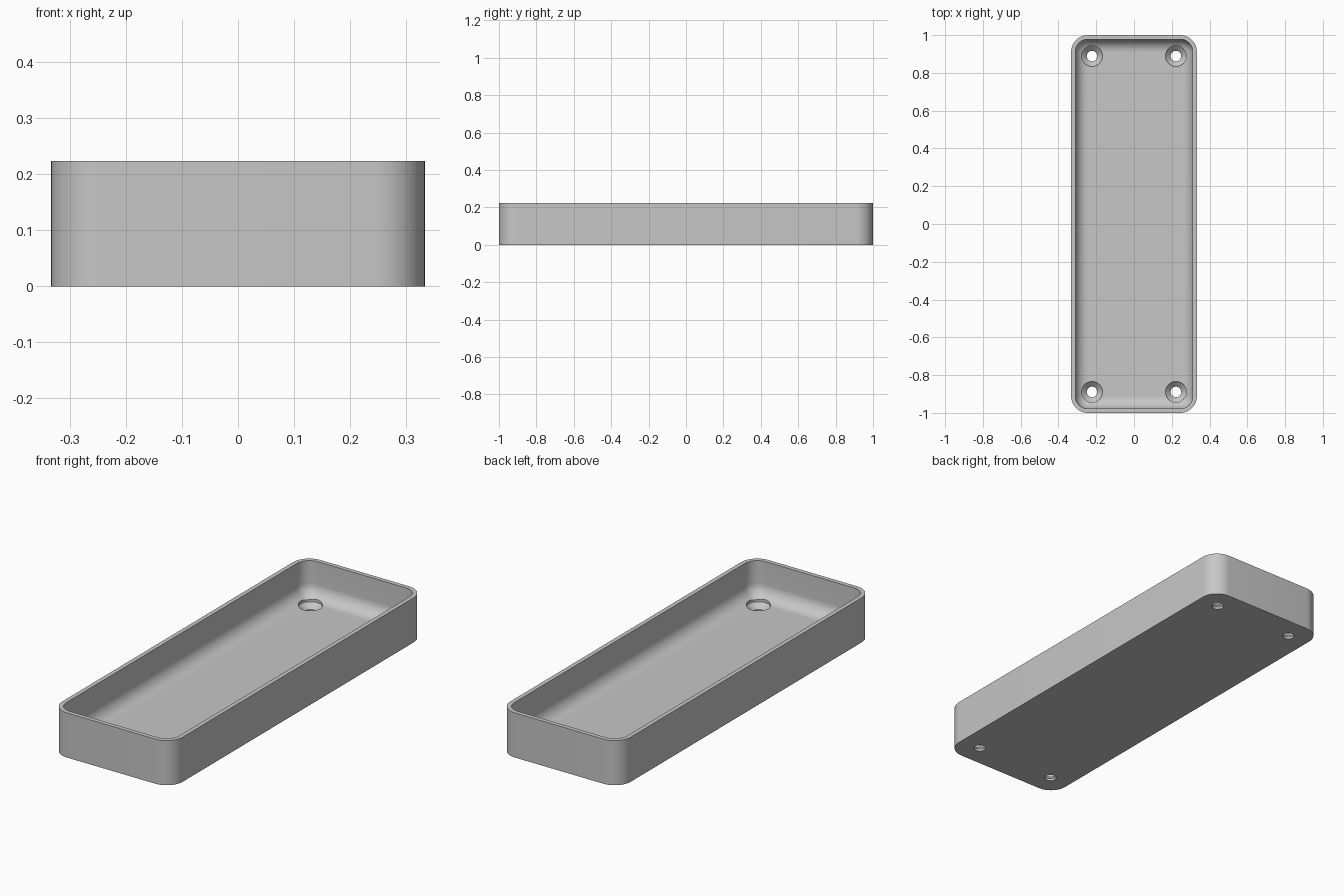
import bpy, bmesh, math

cube = bpy.data.objects.get("Cube")
if cube:
    bpy.data.objects.remove(cube, do_unlink=True)

HALF_X, HALF_Y, HEIGHT = 0.333, 1.0, 0.223
WALL, FLOOR, CORNER, FILLET = 0.022, 0.044, 0.089, 0.066
HOLE_X, HOLE_Y = 0.222, 0.889
STEPS = 12

grey = bpy.data.materials.new("plain grey")
grey.use_nodes = True
colour = (0.57, 0.57, 0.57, 1)
grey.diffuse_color = colour
grey.node_tree.nodes["Principled BSDF"].inputs["Base Color"].default_value = colour


def rounded_ring(bm, inset, z):
    """Rounded rectangle of vertices, inset from the outer wall."""
    r = CORNER - inset
    cx, cy = HALF_X - CORNER, HALF_Y - CORNER
    ring = []
    for q, (sx, sy) in enumerate(((1, 1), (-1, 1), (-1, -1), (1, -1))):
        for i in range(STEPS + 1):
            a = math.pi / 2 * (q + i / STEPS)
            ring.append(bm.verts.new((sx * cx + r * math.cos(a), sy * cy + r * math.sin(a), z)))
    return ring


def loft(bm, rings):
    """Skin a stack of closed rings and cap both ends."""
    for a, b in zip(rings, rings[1:]):
        n = len(a)
        for i in range(n):
            j = (i + 1) % n
            bm.faces.new((a[i], a[j], b[j], b[i]))
    bm.faces.new(rings[0][::-1])
    bm.faces.new(rings[-1])
    bmesh.ops.recalc_face_normals(bm, faces=bm.faces[:])


def make_object(name, bm):
    mesh = bpy.data.meshes.new(name)
    bm.to_mesh(mesh)
    bm.free()
    mesh.materials.append(grey)
    obj = bpy.data.objects.new(name, mesh)
    bpy.context.collection.objects.link(obj)
    return obj


# Tray: outer wall, flat rim, inner wall and a rounded edge down to the floor
bm = bmesh.new()
profile = [(0, 0), (0, HEIGHT), (WALL, HEIGHT)]
for i in range(STEPS + 1):
    a = math.pi / 2 * i / STEPS
    profile.append((WALL + FILLET * (1 - math.cos(a)), FLOOR + FILLET * (1 - math.sin(a))))
loft(bm, [rounded_ring(bm, inset, z) for inset, z in profile])
tray = make_object("tray", bm)

# Countersunk screw holes
bm = bmesh.new()
screw = [(0.028, -0.05), (0.028, 0.011), (0.055, 0.037), (0.055, 0.15)]
for sx in (-1, 1):
    for sy in (-1, 1):
        rings = []
        for r, z in screw:
            angles = [math.tau * i / 40 for i in range(40)]
            rings.append([bm.verts.new((sx * HOLE_X + r * math.cos(a),
                                        sy * HOLE_Y + r * math.sin(a), z)) for a in angles])
        loft(bm, rings)
cutter = make_object("screw_hole_cutter", bm)
cutter.hide_render = True

bpy.context.view_layer.objects.active = tray
tray.select_set(True)
cut = tray.modifiers.new("screw holes", 'BOOLEAN')
cut.operation = 'DIFFERENCE'
cut.solver = 'EXACT'
cut.object = cutter
bpy.ops.object.modifier_apply(modifier=cut.name)
bpy.data.objects.remove(cutter, do_unlink=True)

bpy.ops.object.shade_smooth_by_angle(angle=math.radians(25))
